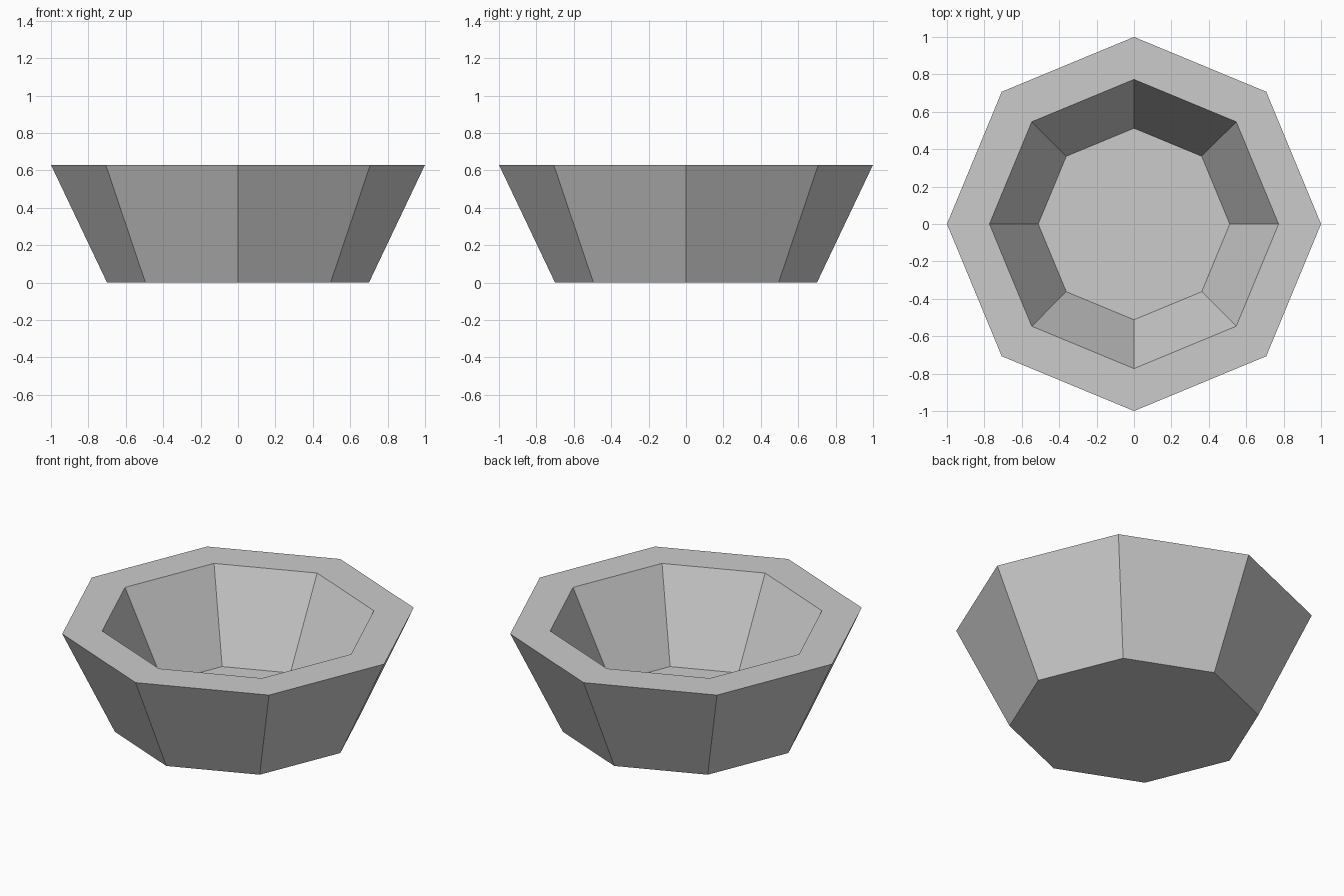
import bpy, bmesh, math

if "Cube" in bpy.data.objects:
    bpy.data.objects.remove(bpy.data.objects["Cube"])

SIDES = 8

grey = bpy.data.materials.new("light grey")
grey.diffuse_color = (0.6, 0.6, 0.6, 1.0)
grey.use_nodes = True
grey.node_tree.nodes["Principled BSDF"].inputs["Base Color"].default_value = grey.diffuse_color

# Bowl profile (radius, height): foot, outer rim, inner rim, inner floor
profile = [(0.70, 0.0), (1.0, 0.63), (0.773, 0.63), (0.512, 0.112)]

bm = bmesh.new()
rings = []
for r, z in profile:
    rings.append([bm.verts.new((r * math.cos(i * math.tau / SIDES),
                                r * math.sin(i * math.tau / SIDES), z))
                  for i in range(SIDES)])

# Walls and rim
for low, high in zip(rings, rings[1:]):
    for i in range(SIDES):
        j = (i + 1) % SIDES
        bm.faces.new((low[i], low[j], high[j], high[i]))

# Underside and inner floor
bm.faces.new(list(reversed(rings[0])))
bm.faces.new(rings[-1])
bmesh.ops.recalc_face_normals(bm, faces=bm.faces)

mesh = bpy.data.meshes.new("bowl")
bm.to_mesh(mesh)
bm.free()
mesh.materials.append(grey)
bowl = bpy.data.objects.new("bowl", mesh)
bpy.context.collection.objects.link(bowl)
